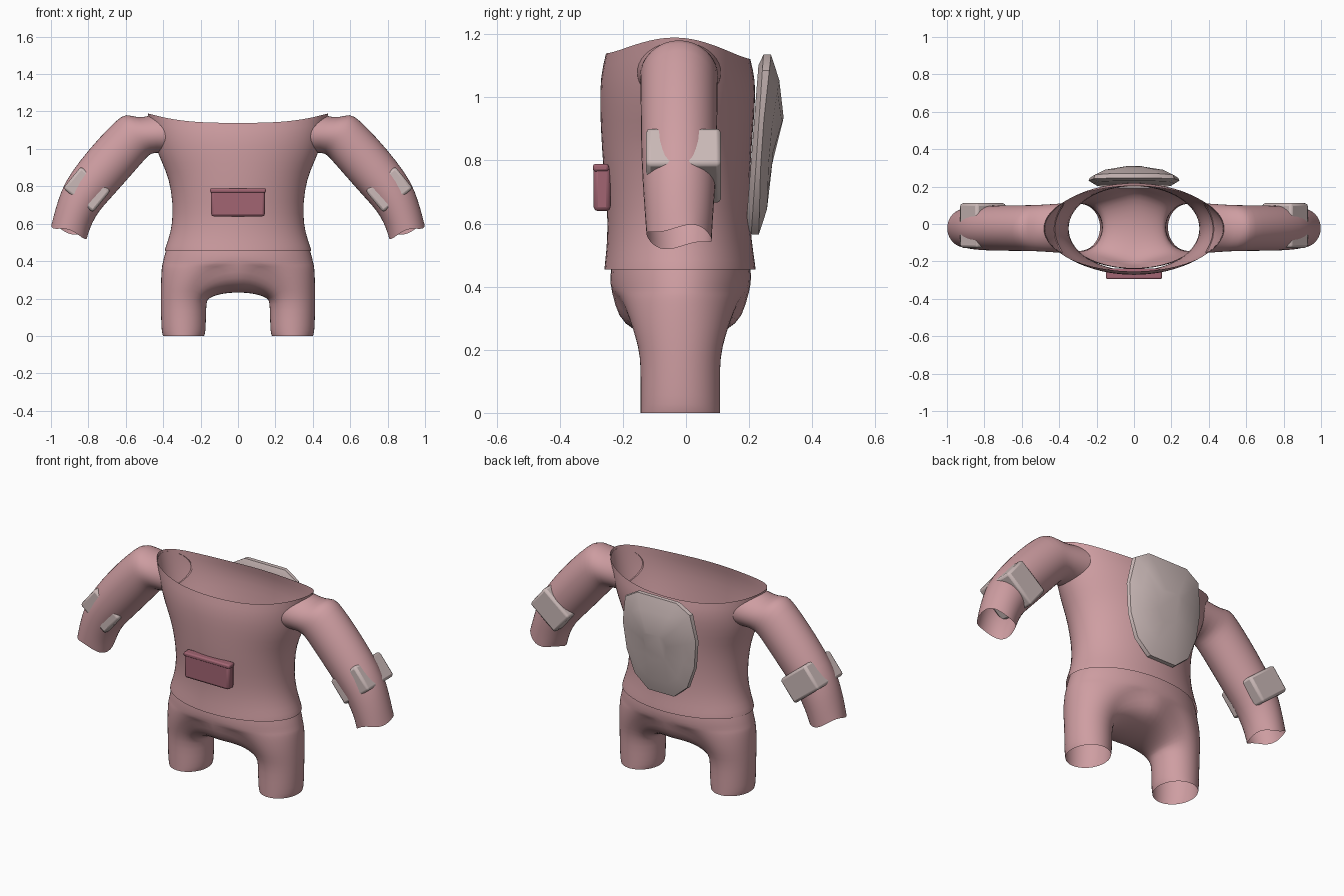
import bpy, bmesh, math
from mathutils import Vector, Matrix

if "Cube" in bpy.data.objects:
    bpy.data.objects.remove(bpy.data.objects["Cube"])


def material(name, rgb):
    m = bpy.data.materials.new(name)
    m.diffuse_color = (*rgb, 1)
    m.use_nodes = True
    m.node_tree.nodes["Principled BSDF"].inputs["Base Color"].default_value = m.diffuse_color
    return m


PINK = material("dusty pink", (0.62, 0.34, 0.36))
ROSE = material("dark rose", (0.36, 0.13, 0.17))
GREY = material("warm grey", (0.60, 0.49, 0.48))


def finish(bm, name, mat, angle=40, mirror=False, subsurf=0, bevel=0):
    bmesh.ops.recalc_face_normals(bm, faces=bm.faces)
    mesh = bpy.data.meshes.new(name)
    bm.to_mesh(mesh)
    bm.free()
    mesh.materials.append(mat)
    ob = bpy.data.objects.new(name, mesh)
    bpy.context.collection.objects.link(ob)
    if mirror:
        mod = ob.modifiers.new("mirror", 'MIRROR')
        mod.use_clip = True
    if bevel:
        mod = ob.modifiers.new("bevel", 'BEVEL')
        mod.width, mod.segments = bevel, 2
    if subsurf:
        mod = ob.modifiers.new("smooth", 'SUBSURF')
        mod.levels = mod.render_levels = subsurf
    bpy.ops.object.select_all(action='DESELECT')
    ob.select_set(True)
    bpy.context.view_layer.objects.active = ob
    bpy.ops.object.shade_smooth_by_angle(angle=math.radians(angle))
    return ob


def loft(bm, rings, caps=False):
    """Join closed rings of points with quads."""
    vs = [[bm.verts.new(p) for p in r] for r in rings]
    n = len(vs[0])
    for a, b in zip(vs, vs[1:]):
        for i in range(n):
            j = (i + 1) % n
            bm.faces.new((a[i], a[j], b[j], b[i]))
    if caps:
        bm.faces.new(vs[0])
        bm.faces.new(vs[-1])
    return vs


def oval(n, half_w, y0, y1):
    """Points of an oval from front y0 to back y1."""
    for i in range(n):
        a = 2 * math.pi * i / n
        yield a, half_w * math.cos(a), (y0 + y1) / 2 + (y1 - y0) / 2 * math.sin(a)


# Shirt body: open tube with a dipped neckline
bm = bmesh.new()
rings = []
for z, w, y0, y1, rise in [
        (0.455, 0.394, -0.260, 0.222, 0), (0.475, 0.390, -0.258, 0.220, 0),
        (0.55, 0.362, -0.250, 0.208, 0), (0.65, 0.348, -0.250, 0.202, 0),
        (0.78, 0.358, -0.264, 0.205, 0), (0.88, 0.385, -0.270, 0.212, 0),
        (0.97, 0.430, -0.274, 0.220, 0), (1.06, 0.465, -0.273, 0.222, 0.03),
        (1.13, 0.485, -0.255, 0.205, 0.06)]:
    rings.append([(x, y, z + rise * abs(math.cos(a)) ** 3 - 0.15 * rise * math.sin(a))
                  for a, x, y in oval(32, w, y0, y1)])
loft(bm, rings)
finish(bm, "shirt_body", PINK, 60, subsurf=1)

# Sleeves: the first ring lies on the shirt, the rest follow the arm
bm = bmesh.new()
N = 20
ANG = [2 * math.pi * i / N for i in range(N)]
first = []
for a in ANG:
    z = 1.078 + 0.1 * math.cos(a)
    y = -0.022 + 0.135 * math.sin(a)
    w = 0.43 + 0.28 * (z - 0.97)
    first.append((w * math.sqrt(1 - ((y + 0.026) / 0.245) ** 2) - 0.008, y, z))
rings = [first]
for ox, oz, ix, iz, h in [
        (0.535, 1.165, 0.465, 0.978, 0.126), (0.60, 1.192, 0.495, 0.945, 0.125),
        (0.645, 1.160, 0.53, 0.905, 0.124), (0.74, 1.065, 0.60, 0.825, 0.123),
        (0.85, 0.935, 0.68, 0.735, 0.122), (0.93, 0.82, 0.745, 0.665, 0.118),
        (0.965, 0.72, 0.780, 0.60, 0.112), (0.985, 0.65, 0.795, 0.56, 0.108),
        (1.0, 0.59, 0.806, 0.525, 0.105)]:
    wave = 0.012 if ox == 1.0 else 0
    rings.append([((ox + ix) / 2 + (ox - ix) / 2 * math.cos(a),
                   -0.022 + h * math.sin(a),
                   (oz + iz) / 2 + (oz - iz) / 2 * math.cos(a) + wave * math.sin(3 * a))
                  for a in ANG])
loft(bm, rings)
finish(bm, "sleeves", PINK, 60, mirror=True, subsurf=1)

# Trousers: half the hips, then a blend of hip edge plus crotch seam into a leg
bm = bmesh.new()
M, K = 13, 8
arc = [-math.pi / 2 + math.pi * i / (M - 1) for i in range(M)]


def hip(z, w, y0, y1):
    return [Vector((max(0, w * math.cos(a)), (y0 + y1) / 2 + (y1 - y0) / 2 * math.sin(a), z))
            for a in arc]


hip_z = 0.385
upper = [hip(0.475, 0.383, -0.238, 0.205), hip(0.43, 0.398, -0.243, 0.210),
         hip(hip_z, 0.408, -0.240, 0.205)]
seam = []
for i in range(1, K):
    t = math.pi * i / K
    seam.append(Vector((0, -0.018 + 0.222 * math.cos(t),
                        hip_z - 0.155 * math.sin(t) ** 0.7)))
start = upper[-1] + seam
spread = math.radians(112)
leg_ang = [-spread + 2 * spread * i / (M - 1) for i in range(M)]
leg_ang += [spread + (2 * math.pi - 2 * spread) * i / K for i in range(1, K)]


def leg(z, x0, x1, y0=-0.146, y1=0.110):
    return [Vector(((x0 + x1) / 2 + (x1 - x0) / 2 * math.cos(a),
                    (y0 + y1) / 2 + (y1 - y0) / 2 * math.sin(a), z)) for a in leg_ang]


thigh = leg(0.18, 0.168, 0.415)
rings = [start]
for s in range(1, 6):
    t = s / 5
    sx, cz = math.sin(t * math.pi / 2), 1 - math.cos(t * math.pi / 2)
    rings.append([Vector((a.x + (b.x - a.x) * sx, a.y + (b.y - a.y) * t,
                          a.z + (b.z - a.z) * cz)) for a, b in zip(start, thigh)])
rings += [leg(0.09, 0.170, 0.413), leg(0.02, 0.172, 0.410), leg(0.0, 0.180, 0.403)]
vs = loft(bm, rings)
rows = [[bm.verts.new(p) for p in r] for r in upper[:2]] + [vs[0][:M]]
for a, b in zip(rows, rows[1:]):
    for i in range(M - 1):
        bm.faces.new((a[i], a[i + 1], b[i + 1], b[i]))
finish(bm, "trousers", PINK, 60, mirror=True, subsurf=1)


def box(name, mat, centre, size, bevel, rot=0, mirror=False, angle=40):
    bm = bmesh.new()
    bmesh.ops.create_cube(bm, size=1, matrix=Matrix.Translation(centre)
                          @ Matrix.Rotation(rot, 4, 'Y') @ Matrix.Diagonal((*size, 1)))
    return finish(bm, name, mat, angle, mirror=mirror, bevel=bevel)


# Front pouch, and its raised flap edge
box("front_pouch", ROSE, (0, -0.266, 0.712), (0.288, 0.054, 0.146), 0.014)
box("pouch_flap", ROSE, (0, -0.270, 0.777), (0.298, 0.050, 0.024), 0.008)

# Forearm pads: blocks whose corners break through the sleeves
box("forearm_pads", GREY, (0.808, -0.008, 0.783), (0.205, 0.238, 0.15), 0.014,
    rot=math.radians(-39), mirror=True)

# Back plate: faceted egg outline, domed outward and leaning with the back
bm = bmesh.new()
outline = [(0.13, 0.285), (0.215, 0.235), (0.243, 0.08), (0.225, -0.08),
           (0.175, -0.21), (0.085, -0.285)]
outline += [(-x, z) for x, z in reversed(outline)]
rings = []
for scale, depth in [(0.88, -0.012), (1.0, 0.004), (0.97, 0.016), (0.72, 0.042), (0.3, 0.056)]:
    rings.append([(x * scale, 0.222 + depth + 0.068 * z
                   + (0.012 if depth > 0.01 else 0) * min(1, abs(z) / 0.28),
                   0.85 + z * (scale if scale < 0.9 else 1)) for x, z in outline])
loft(bm, rings, caps=True)
finish(bm, "back_plate", GREY, 35)
